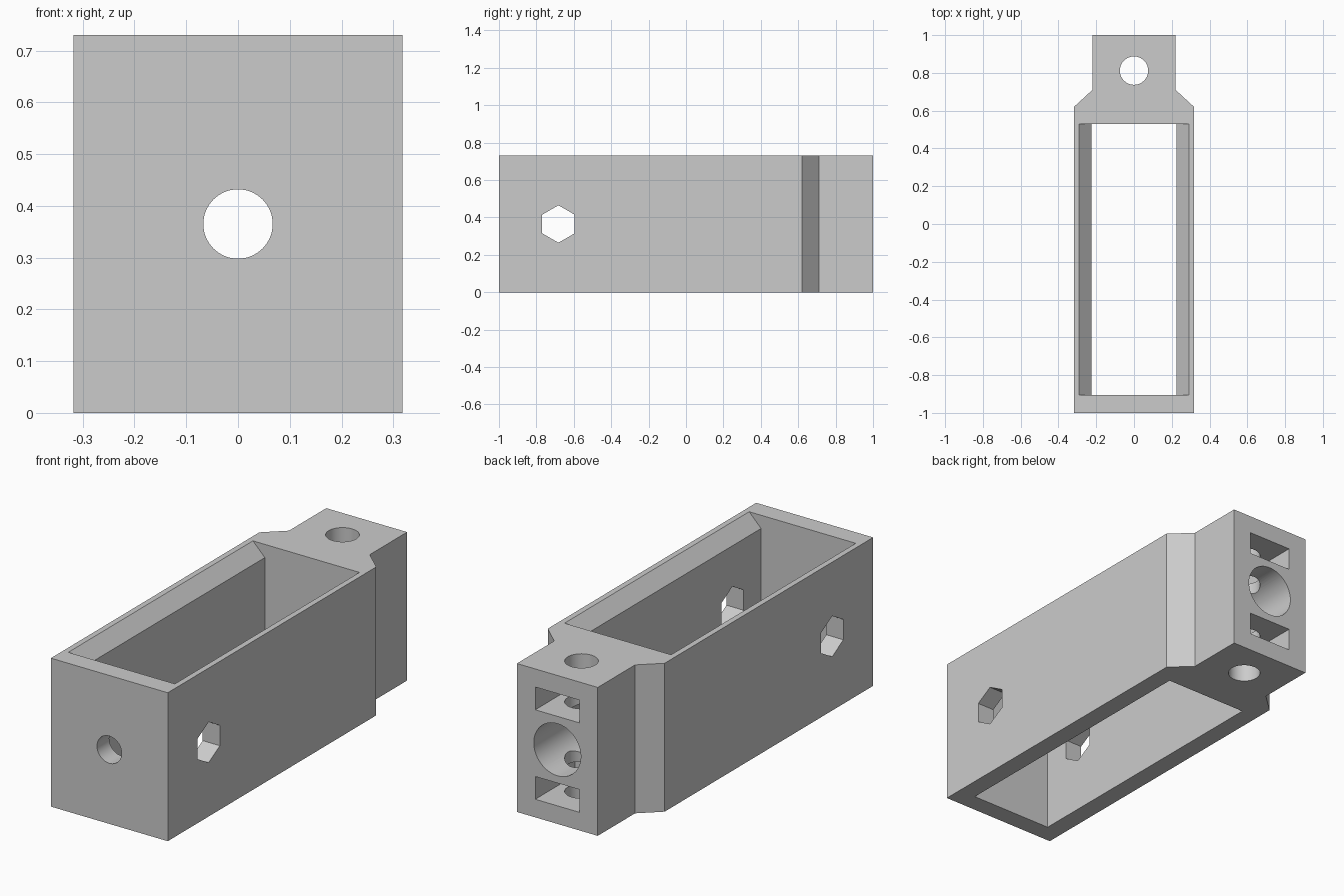
import bpy
import bmesh
from math import radians
from mathutils import Matrix, Vector

cube = bpy.data.objects.get("Cube")
if cube:
    bpy.data.objects.remove(cube, do_unlink=True)

HEIGHT = 0.73
MID = HEIGHT / 2


def mesh_object(name, bm):
    bmesh.ops.recalc_face_normals(bm, faces=bm.faces)
    mesh = bpy.data.meshes.new(name)
    bm.to_mesh(mesh)
    bm.free()
    obj = bpy.data.objects.new(name, mesh)
    bpy.context.collection.objects.link(obj)
    return obj


def prism(name, half_profile, place, travel):
    """Mirror a half profile in x, place its points in space and extrude."""
    outline = half_profile + [(-a, b) for a, b in reversed(half_profile)]
    bm = bmesh.new()
    face = bm.faces.new([bm.verts.new(place(a, b)) for a, b in outline])
    moved = bmesh.ops.extrude_face_region(bm, geom=[face])["geom"]
    verts = [v for v in moved if isinstance(v, bmesh.types.BMVert)]
    bmesh.ops.translate(bm, verts=verts, vec=Vector(travel))
    return mesh_object(name, bm)


def box(name, low, high):
    bm = bmesh.new()
    low, high = Vector(low), Vector(high)
    bmesh.ops.create_cube(bm, size=1, matrix=Matrix.Translation((low + high) / 2)
                          @ Matrix.Diagonal((*(high - low), 1)))
    return mesh_object(name, bm)


def rod(name, radius, start, end, sides=64, spin=0):
    bm = bmesh.new()
    start, end = Vector(start), Vector(end)
    axis = end - start
    turn = axis.to_track_quat("Z", "Y").to_matrix().to_4x4()
    bmesh.ops.create_cone(
        bm, cap_ends=True, segments=sides, radius1=radius, radius2=radius,
        depth=axis.length,
        matrix=Matrix.Translation((start + end) / 2) @ turn @ Matrix.Rotation(spin, 4, "Z"))
    return mesh_object(name, bm)


def cut(target, cutter):
    cutter.hide_render = True
    mod = target.modifiers.new(cutter.name, "BOOLEAN")
    mod.operation = "DIFFERENCE"
    mod.solver = "EXACT"
    mod.object = cutter
    bpy.context.view_layer.objects.active = target
    bpy.ops.object.modifier_apply(modifier=mod.name)
    bpy.data.objects.remove(cutter, do_unlink=True)


# Housing with a narrower tab at the back
housing = prism("housing", [(0.318, -1), (0.318, 0.62), (0.22, 0.71), (0.22, 1)],
                lambda x, y: (x, y, 0), (0, 0, HEIGHT))

# Open cavity, its long top edges chamfered
cut(housing, prism("cavity",
                   [(0.225, -0.1), (0.225, HEIGHT - 0.065), (0.29, HEIGHT), (0.29, HEIGHT + 0.1)],
                   lambda x, z: (x, -0.905, z), (0, 1.435, 0)))

# Hexagonal holes through both side walls, points up
hexagon = rod("hex_hole", 0.1, (-0.5, -0.682, MID), (0.5, -0.682, MID), 6)
top = max(v.co.z for v in hexagon.data.vertices)
if top < MID + 0.095:
    hexagon.data.transform(Matrix.Translation((0, -0.682, MID)) @ Matrix.Rotation(radians(30), 4, "X")
                           @ Matrix.Translation((0, 0.682, -MID)))
cut(housing, hexagon)

# Lengthwise hole, widened into a deep bore at the back
cut(housing, rod("lengthwise_hole", 0.067, (0, -1.2, MID), (0, 1.2, MID)))
cut(housing, rod("back_bore", 0.128, (0, 0.625, MID), (0, 1.2, MID)))

# Nut slots above and below the bore
for name, side in (("lower_slot", -1), ("upper_slot", 1)):
    z = MID + side * 0.22
    cut(housing, box(name, (-0.12, 0.69, z - 0.056), (0.12, 1.2, z + 0.056)))

# Vertical bolt hole through the tab
cut(housing, rod("bolt_hole", 0.075, (0, 0.812, -0.2), (0, 0.812, HEIGHT + 0.2)))

bpy.ops.object.select_all(action="DESELECT")
housing.select_set(True)
bpy.context.view_layer.objects.active = housing
bpy.ops.object.shade_smooth_by_angle(angle=radians(30))
